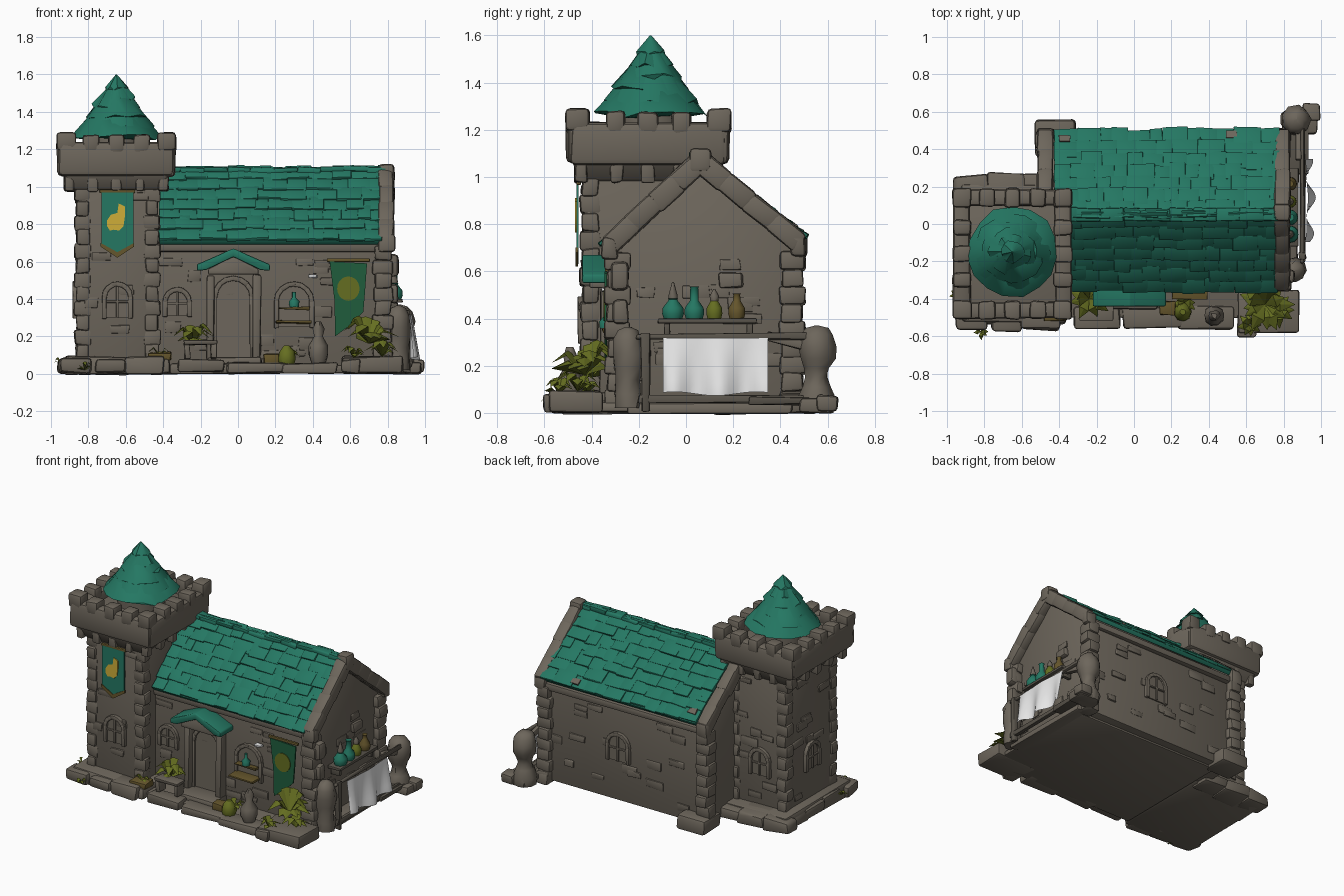
import bpy, bmesh, math, random
from mathutils import Matrix, Vector

if "Cube" in bpy.data.objects:
    bpy.data.objects.remove(bpy.data.objects["Cube"])
random.seed(4)
R = random.uniform
T = Matrix.Translation

def mat(name, *c):
    m = bpy.data.materials.new(name)
    m.diffuse_color = (*c, 1)
    m.use_nodes = True
    m.node_tree.nodes["Principled BSDF"].inputs["Base Color"].default_value = m.diffuse_color
    return m
STONE = mat("stone", .153, .133, .106)
DARK = mat("dark_stone", .10, .088, .07)
GREEN = mat("roof_green", .018, .186, .124)
BANNER = mat("banner_green", .014, .108, .046)
LEAF = mat("leaf_olive", .13, .155, .015)
GOLD = mat("gold", .62, .42, .04)
BROWN = mat("trim_brown", .13, .092, .025)
WHITE = mat("cloth_white", .82, .82, .82)

def finish(name, bm, m, bevel=0, M=None, angle=38):
    """Bevel sharp edges, place and shade one part."""
    if bevel:
        e = [e for e in bm.edges if e.calc_face_angle(0) > .6]
        bmesh.ops.bevel(bm, geom=e, offset=bevel, segments=2, profile=.5, affect='EDGES', clamp_overlap=True)
    if M:
        bm.transform(M)
    me = bpy.data.meshes.new(name)
    bm.to_mesh(me)
    bm.free()
    me.materials.append(m)
    me.shade_smooth()
    me.set_sharp_from_angle(angle=math.radians(angle))
    o = bpy.data.objects.new(name, me)
    bpy.context.collection.objects.link(o)
    return o

def box(bm, c, s, jit=0, rot=None):
    M = T(c) @ (rot or Matrix()) @ Matrix.Diagonal((*s, 1))
    for v in bmesh.ops.create_cube(bm, size=1, matrix=M)['verts']:
        v.co += Vector((R(-jit, jit), R(-jit, jit), R(-jit, jit)))

def boxes(name, items, m, bevel=.012, jit=.006, M=None):
    bm = bmesh.new()
    for c, s in items:
        box(bm, c, s, jit)
    return finish(name, bm, m, bevel, M)

def extrude(name, pts, depth, m, bevel=0, M=None):
    """Outline in x,z pulled back along +y."""
    bm = bmesh.new()
    f = bm.faces.new([bm.verts.new((x, 0, z)) for x, z in pts])
    g = bmesh.ops.extrude_face_region(bm, geom=[f])['geom']
    bmesh.ops.translate(bm, vec=(0, depth, 0), verts=[v for v in g if isinstance(v, bmesh.types.BMVert)])
    bmesh.ops.recalc_face_normals(bm, faces=bm.faces[:])
    return finish(name, bm, m, bevel, M)

def lathe(name, prof, loc, m, n=12, jit=0):
    bm = bmesh.new()
    rings = [[bm.verts.new((r * math.cos(a) + R(-jit, jit), r * math.sin(a) + R(-jit, jit), z))
              for a in [math.tau * i / n for i in range(n)]] for r, z in prof]
    for a, b in zip(rings, rings[1:]):
        for i in range(n):
            bm.faces.new((a[i], a[(i + 1) % n], b[(i + 1) % n], b[i]))
    bm.faces.new(rings[0][::-1])
    bm.faces.new(rings[-1])
    return finish(name, bm, m, 0, T(loc), 50)

def facing(x, y, z, turn):
    return T((x, y, z)) @ Matrix.Rotation(turn, 4, 'Z')
FRONT, RIGHT, BACK, LEFT = 0, math.pi / 2, math.pi, -math.pi / 2

def arch(w, h):
    r = w / 2
    return [(r, 0)] + [(r * math.cos(a), h - r + r * math.sin(a)) for a in
                       [math.pi * i / 8 for i in range(9)]] + [(-r, 0)]

def opening(name, w, h, M, bars=True):
    """Arched pane, ring of frame stones and bars."""
    extrude(name + "_pane", arch(w, h), .03, STONE, 0, M @ T((0, -.008, 0)))
    bm = bmesh.new()
    pts = [Vector((x, 0, z)) for x, z in arch(w + .02, h + .01)]
    for p, q in zip(pts, pts[1:]):
        d = q - p
        box(bm, (p + q) / 2, (d.length + .012, .045, .026), .002,
            Matrix.Rotation(-math.atan2(d.z, d.x), 4, 'Y'))
    if bars:
        box(bm, (0, -.01, h / 2), (.014, .02, h))
        box(bm, (0, -.01, h * .5), (w, .018, .012))
    finish(name + "_frame", bm, STONE, .005, M)

def wall_stones(name, M, w, z0, z1, n):
    boxes(name, [((R(-w / 2, w / 2), 0, R(z0, z1)), (R(.06, .13), .016, R(.035, .06))) for _ in range(n)],
          STONE, .006, .005, M)

def quoins(name, x, y, z0, z1, s=.09):
    n = round((z1 - z0) / .075)
    h = (z1 - z0) / n
    boxes(name, [((x, y, z0 + h * (i + .5)), (s + .02 * (i % 2), s + .02 * (1 - i % 2), h + .006)) for i in range(n)], STONE, .014)

# Plinths and terrace
boxes("tower_plinth", [((-.65, -.16, .045), (.56, .74, .09))] +
      [((x, y, .045), (R(.17, .21), R(.13, .17), .085)) for x in (-.87, -.68, -.5) for y in (-.5, .19)] +
      [((-.87, y, .045), (.14, .2, .08)) for y in (-.3, -.1, .06)], STONE, .02, .012)
boxes("terrace", [((.23, -.05, .025), (1.2, .9, .05)), ((.1, -.5, .03), (.32, .11, .055)), ((-.2, -.5, .04), (.25, .12, .07)),
      ((.38, -.5, .03), (.3, .13, .055)), ((.72, -.47, .045), (.32, .23, .09)), ((.6, -.54, .04), (.1, .12, .07)),
      ((-.02, -.38, .06), (.3, .16, .05)), ((.82, .1, .02), (.1, .7, .04))], STONE, .015, .008)

# House walls and gables
A = T((-.46, 0, 0)) @ Matrix.Rotation(math.pi / 2, 4, 'Z') @ Matrix.Diagonal((1, -1, 1, 1))
house = extrude("house_walls", [(-.3, .02), (.46, .02), (.46, .71), (.06, 1.06), (-.3, .71)], 1.235, STONE, .01, A)
house.data.flip_normals()
for M, w, nm in ((facing(.17, -.3, 0, FRONT), 1.1, "front"), (facing(.15, .46, 0, BACK), 1.1, "back"),
                 (facing(.775, .08, 0, RIGHT), .6, "side")):
    wall_stones(nm + "_wall_stones", M, w, .1, .66, 16)
boxes("eave_beams", [((.17, -.31, .68), (1.2, .04, .05)), ((.17, .47, .69), (1.2, .04, .05))], STONE)
for i, (x, y) in enumerate(((.775, -.29), (.765, .45), (-.47, .45))):
    quoins(f"house_quoins_{i}", x, y, .02, .68)
boxes("corner_footings", [((-.42, .46, .05), (.22, .2, .1)), ((.78, .45, .04), (.12, .12, .08))], STONE, .02)

# Gable coping stones
for nm, x in (("east", .792), ("west", -.475)):
    bm = bmesh.new()
    for ey, ez in ((-.325, .71), (.475, .725)):
        d = Vector((0, .06 - ey, 1.065 - ez))
        for i in range(4):
            c = Vector((x, ey, ez)) + d * ((i + .5) / 4)
            box(bm, c, (.085, d.length / 4 + .025, .092), .006, Matrix.Rotation(math.atan2(d.z, d.y), 4, 'X'))
        box(bm, (x, ey, ez - .015), (.09, .07, .1), .008)
    box(bm, (x, .06, 1.07), (.09, .09, .1), .006)
    finish(nm + "_coping", bm, STONE, .02)

# House roof of ragged shingles
def roof(name, ey, ez, ry, rz, x0, x1, rows=7):
    bm = bmesh.new()
    d = Vector((0, ry - ey, rz - ez))
    s = 1 if d.y > 0 else -1
    ang, n = math.atan2(d.z, d.y), Vector((0, -d.z, d.y)).normalized() * s
    mid = Vector(((x0 + x1) / 2, (ey + ry) / 2, (ez + rz) / 2))
    box(bm, mid - n * .012, (x1 - x0, d.length, .03), 0, Matrix.Rotation(ang, 4, 'X'))
    for i in range(rows):
        x = x0
        while x < x1 - .01:
            w = min(R(.06, .15), x1 - x)
            c = Vector((x + w / 2, ey, ez)) + d * ((i + .62 + R(-.12, .12)) / rows) + n * R(.004, .012)
            box(bm, c, (w + .004, d.length / rows * 1.3, .016), .004, Matrix.Rotation(ang - s * R(.04, .12), 4, 'X'))
            x += w
    finish(name, bm, GREEN, .003)
roof("front_roof", -.35, .71, .05, 1.085, -.42, .765)
roof("back_roof", .5, .74, .05, 1.085, -.425, .775)
boxes("ridge_tiles", [((-.37 + .125 * i, .05, 1.088 + R(-.004, .008)), (.13, .07, .03)) for i in range(10)], GREEN, .008)
bm = bmesh.new()
for x, y, z in ((.52, .475, .775), (-.37, .45, .794)):
    box(bm, (x, y, z), (.06, .04, .02), .005, Matrix.Rotation(-.65, 4, 'X'))
finish("worn_roof_patches", bm, STONE)

# Tower shaft
bm = bmesh.new()
box(bm, (-.645, -.16, .54), (.43, .55, 1.0))
finish("tower_shaft", bm, STONE, .02)
for i, (x, y) in enumerate([(x, y) for x in (-.83, -.46) for y in (-.405, .085)]):
    quoins(f"tower_quoins_{i}", x, y, .08, 1.0, .07)
for M, w, nm in ((facing(-.645, -.435, 0, FRONT), .3, "front"), (facing(-.645, .115, 0, BACK), .3, "back"),
                 (facing(-.86, -.16, 0, LEFT), .4, "left")):
    wall_stones("tower_stones_" + nm, M, w, .12, .95, 9)

# Tower parapet: flare, corbels, walls and merlons
bm = bmesh.new()
box(bm, (-.65, -.16, 1.03), (.6, .66, .1))
for v in bm.verts:
    if v.co.z < 1.03:
        v.co.x = -.65 + (v.co.x + .65) * .75
        v.co.y = -.16 + (v.co.y + .16) * .86
finish("parapet_flare", bm, STONE, .015)
ring = [(-.65 + k * .135, y) for k in (-2, -1, 0, 1, 2) for y in (-.46, .14)] + \
       [(x, -.16 + k * .14) for k in (-1, 0, 1) for x in (-.92, -.38)]
boxes("corbels", [((-.65 + (x + .65) * .93, -.16 + (y + .16) * .95, 1.025), (.055, .055, .1)) for x, y in ring], STONE, .012)
boxes("parapet_walls", [((-.65, y, 1.145), (.62, .09, .18)) for y in (-.46, .14)] +
      [((x, -.16, 1.145), (.09, .66, .18)) for x in (-.92, -.38)] + [((-.65, -.16, 1.12), (.52, .58, .1))], STONE, .025)
boxes("merlons", [((x, y, 1.23 + (.012 if abs(x + .65) > .25 and abs(y + .16) > .29 else 0)),
      (.085 if abs(x + .65) < .2 else .1, .085 if abs(y + .16) < .2 else .1, .095)) for x, y in ring], STONE, .018)

# Tower roof in ragged tiers
lathe("roof_drum", [(.15, 1.12), (.15, 1.3)], (-.65, -.15, 0), STONE)
bm = bmesh.new()
slope = lambda z: max(.003, .228 * (1.6 - z) / .335)
for i, z in enumerate((1.265, 1.32, 1.375, 1.43, 1.48, 1.53)):
    top = min(z + .1, 1.6)
    M = T((-.65, -.15, (z + top) / 2)) @ Matrix.Rotation(i * .5, 4, 'Z')
    for v in bmesh.ops.create_cone(bm, cap_ends=True, segments=15, radius1=slope(z) + .012, radius2=slope(top),
                                   depth=top - z, matrix=M)['verts']:
        if v.co.z < z + .01:
            v.co += Vector((R(-.009, .009), R(-.009, .009), R(-.02, .015)))
finish("tower_roof", bm, GREEN, 0, None, 50)

# Windows and door
opening("tower_front_window", .12, .17, facing(-.645, -.436, .3, FRONT))
opening("tower_back_window", .12, .17, facing(-.66, .116, .3, BACK))
opening("tower_left_window", .12, .17, facing(-.861, -.16, .3, LEFT))
opening("small_front_window", .11, .13, facing(-.325, -.301, .31, FRONT))
opening("counter_window", .17, .22, facing(.3, -.301, .25, FRONT), False)
opening("back_window", .14, .18, facing(.2, .461, .3, BACK))
opening("door", .18, .42, facing(-.025, -.302, .08, FRONT), False)
boxes("door_jambs", [((x, -.33, .3), (.045, .07, .46)) for x in (-.15, .1)], STONE, .012)
boxes("counter", [((.3, -.35, .28), (.19, .1, .018)), ((.3, -.33, .35), (.16, .05, .015))], BROWN, .004)
boxes("parchment", [((.4, -.34, .52), (.045, .04, .015))], WHITE, .003)

# Porch roof
P = [(-.22, .55), (-.17, .555), (-.025, .625), (.12, .555), (.17, .55), (.17, .585), (.1, .615), (-.025, .67), (-.15, .615), (-.22, .585)]
extrude("porch_roof", P, .15, GREEN, .008, T((0, -.44, 0)))
extrude("porch_gable", [(-.16, .53), (.11, .53), (.11, .56), (-.025, .63), (-.16, .56)], .1, STONE, .008, T((0, -.41, 0)))

# Banners
extrude("tower_banner", [(-.73, .97), (-.73, .69), (-.645, .63), (-.56, .69), (-.56, .97)], .01, GREEN, 0, T((0, -.465, 0)))
extrude("tower_banner_trim", [(-.735, .7), (-.735, .68), (-.645, .62), (-.555, .68), (-.555, .7), (-.645, .65)], .012, BROWN, 0, T((0, -.469, 0)))
extrude("gold_animal", [(-.70, .82), (-.70, .79), (-.685, .765), (-.665, .77), (-.635, .765), (-.612, .79), (-.605, .84),
        (-.605, .895), (-.638, .91), (-.645, .86), (-.68, .85)], .006, GOLD, 0, T((0, -.471, 0)))
extrude("house_banner", [(.49, .6), (.515, .4), (.52, .2), (.6, .26), (.67, .33), (.68, .45), (.69, .59)], .01, BANNER, 0, T((0, -.345, 0)))
extrude("banner_disc", [(.59 + .06 * math.cos(i * math.tau / 20), .455 + .065 * math.sin(i * math.tau / 20)) for i in range(20)],
        .006, LEAF, 0, T((0, -.35, 0)))
boxes("banner_poles", [((.59, -.335, .607), (.23, .018, .018)), ((-.645, -.455, .975), (.19, .02, .018))], BROWN, .004, 0)

# Side stall: posts, rails, shelf and hanging cloth
boxes("stall_frame", [((.9, -.17, .17), (.04, .04, .33)), ((.9, .15, .325), (.025, .72, .025)), ((.9, .15, .06), (.03, .7, .03)),
      ((.86, .42, .05), (.14, .3, .03))], DARK, .006)
boxes("shelf", [((.83, .09, .39), (.1, .42, .022))] + [((.82, y, .355), (.07, .025, .05)) for y in (-.08, .27)], DARK, .005, .002)
bm = bmesh.new()
bmesh.ops.create_grid(bm, x_segments=24, y_segments=6, size=1)
for v in bm.verts:
    u, w = v.co.x, v.co.y
    v.co = (.938 + .011 * math.sin(u * 7 + 1) * (1.2 - w) - .01 * w - .015 * u * u,
            .125 + u * .222, .205 + w * .112 - .008 * math.cos(u * 4) * (1 - w) / 2)
bmesh.ops.solidify(bm, geom=bm.faces[:], thickness=.012)
finish("hanging_cloth", bm, WHITE, 0, None, 60)
# Bottles on the shelf
for i, (y, r, h, m) in enumerate(((-.055, .046, .08, GREEN), (.035, .042, .13, GREEN), (.12, .034, .075, LEAF), (.215, .036, .1, BROWN))):
    lathe(f"bottle_{i}", [(r * .85, 0), (r, .02), (r * .95, .045), (r * .45, .075), (r * .4, h), (r * .5, h + .005)], (.835, y, .4), m)
for y, h in ((-.055, .08), (.12, .05)):
    lathe("stopper", [(.017, 0), (.02, .02), (.004, h)], (.835, y, .475), STONE, 8)
boxes("shelf_plaque", [((.79, .19, .56), (.03, .1, .06))], STONE)
lathe("window_bottle", [(.025, 0), (.028, .03), (.01, .05), (.01, .08)], (.3, -.34, .357), GREEN)

# Lumpy stone figures at the side corners
lathe("side_figure", [(.07, 0), (.08, .06), (.06, .11), (.045, .15), (.055, .19), (.076, .23), (.08, .28), (.07, .33), (.045, .36), (.01, .37)],
      (.865, .555, 0), STONE, 9, .007)
lathe("side_pillar", [(.055, .02), (.06, .08), (.05, .14), (.062, .19), (.068, .25), (.06, .31), (.04, .35), (.01, .365)],
      (.855, -.245, 0), STONE, 9, .007)
boxes("pillar_lumps", [((.82, -.28, .43), (.07, .07, .1)), ((.82, -.28, .58), (.08, .08, .12))], STONE, .02)
boxes("figure_stones", [((.95, .6, .04), (.09, .09, .07)), ((.9, .55, .03), (.16, .14, .06))], STONE, .015)
bm = bmesh.new()
box(bm, (.88, .44, .3), (.03, .2, .04), .004, Matrix.Rotation(-.25, 4, 'X'))
finish("figure_arm", bm, STONE, .008)

# Terrace furniture
boxes("bench", [((-.2, -.47, .165), (.18, .09, .025)), ((-.27, -.47, .12), (.03, .08, .08)), ((-.13, -.47, .12), (.03, .08, .08))], STONE, .006)
boxes("crates", [((-.42, -.47, .09), (.12, .09, .05)), ((.18, -.45, .08), (.08, .07, .06))], BROWN, .006)
lathe("jar", [(.035, 0), (.055, .05), (.05, .1), (.022, .15), (.03, .19), (.015, .23)], (.43, -.49, .05), STONE, 10, .004)
lathe("olive_sack", [(.04, 0), (.05, .03), (.04, .07), (.015, .1)], (.26, -.47, .05), LEAF, 9, .004)

# Leafy plants with arching blades
def plant(name, x, y, z, s, n):
    bm = bmesh.new()
    for i in range(n):
        a, up, l = i * 2.4, R(.25, .95), s * R(.7, 1.05)
        d = Vector((math.cos(a), math.sin(a), 0))
        side = Vector((-d.y, d.x, 0)) * s * .24
        mid = d * l * .5 + Vector((0, 0, up * l))
        pts = [Vector(), mid + side, d * l + Vector((0, 0, up * l * .55)), mid - side, mid + Vector((0, 0, s * .07))]
        v = [bm.verts.new(p) for p in pts]
        for f in ((0, 1, 4), (1, 2, 4), (2, 3, 4), (3, 0, 4), (0, 3, 2, 1)):
            bm.faces.new([v[k] for k in f])
    bmesh.ops.recalc_face_normals(bm, faces=bm.faces[:])
    finish(name, bm, LEAF, 0, T((x, y, z)), 20)
for i, p in enumerate(((-.24, -.4, .15, .12, 11), (.27, -.42, .08, .08, 7), (.7, -.43, .16, .16, 15), (.62, -.54, .08, .08, 8),
                       (.77, -.46, .09, .1, 8), (-.42, -.46, .09, .06, 7), (-.82, -.575, .02, .05, 6), (-.95, -.38, .05, .04, 5))):
    plant(f"plant_{i}", *p)
